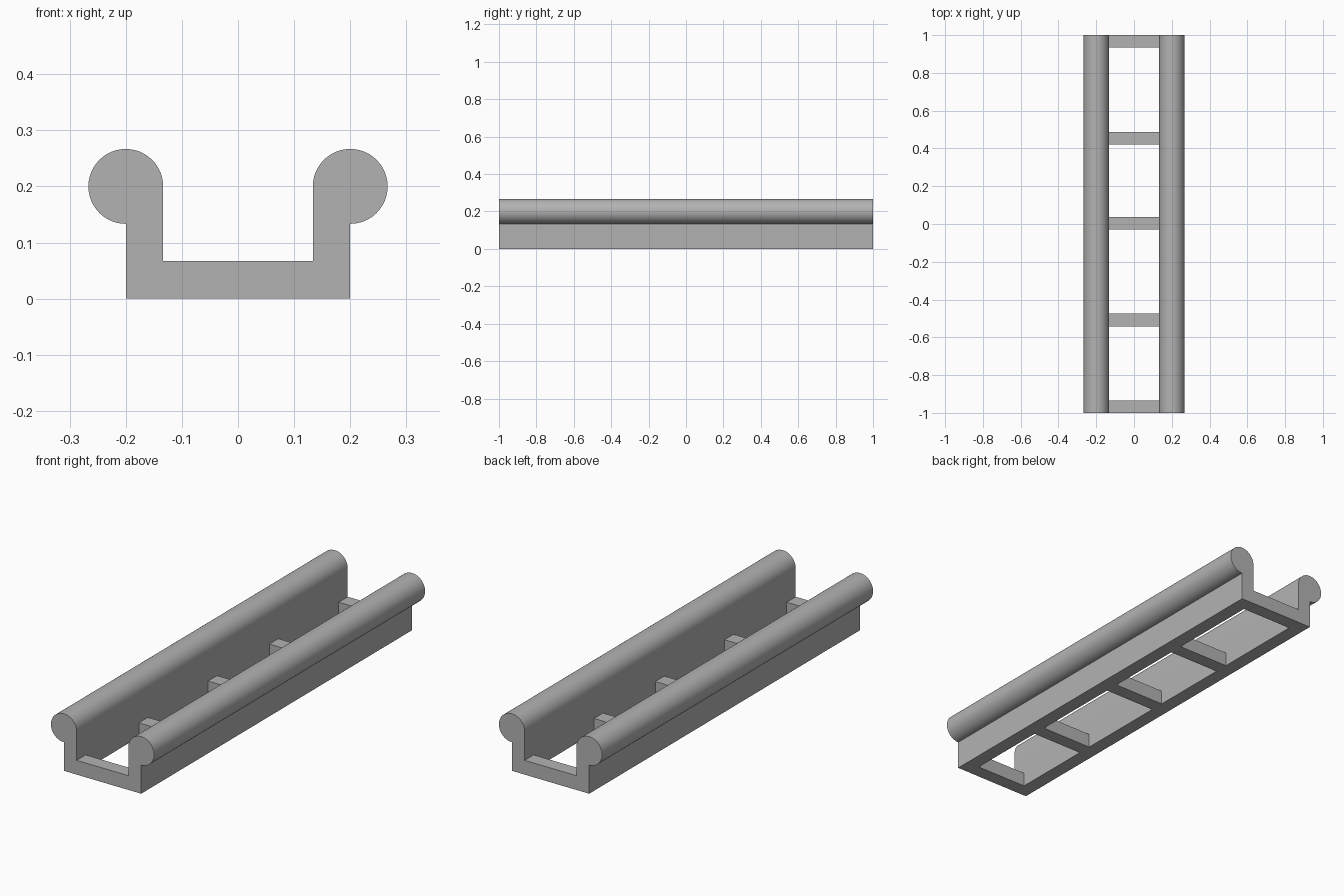
import bpy, bmesh
from math import cos, sin, pi

if "Cube" in bpy.data.objects:
    bpy.data.objects.remove(bpy.data.objects["Cube"], do_unlink=True)

R = 0.0667            # tube radius, also wall and tie thickness
AXIS = 0.2            # tube centre in x and z
INNER = AXIS - R
SEGMENTS = 48

grey = bpy.data.materials.new("plain_grey")
grey.use_nodes = True
colour = (0.45, 0.45, 0.45, 1)
grey.diffuse_color = colour
grey.node_tree.nodes["Principled BSDF"].inputs["Base Color"].default_value = colour


def extrude_profile(name, points, y_min, y_max):
    """Extrude an x-z outline along y."""
    bm = bmesh.new()
    face = bm.faces.new([bm.verts.new((x, y_min, z)) for x, z in points])
    out = bmesh.ops.extrude_face_region(bm, geom=[face])
    verts = [v for v in out["geom"] if isinstance(v, bmesh.types.BMVert)]
    bmesh.ops.translate(bm, verts=verts, vec=(0, y_max - y_min, 0))
    bmesh.ops.recalc_face_normals(bm, faces=bm.faces)
    mesh = bpy.data.meshes.new(name)
    bm.to_mesh(mesh)
    bm.free()
    mesh.materials.append(grey)
    obj = bpy.data.objects.new(name, mesh)
    bpy.context.collection.objects.link(obj)
    return obj


# Side rails: upright wall topped by a three-quarter round tube
steps = SEGMENTS * 3 // 4
arc = [-pi / 2 + 1.5 * pi * i / steps for i in range(steps + 1)]
outline = [(INNER, 0), (AXIS, 0)]
outline += [(AXIS + R * cos(a), AXIS + R * sin(a)) for a in arc]
for side, sign in (("left", 1), ("right", -1)):
    rail = extrude_profile(side + "_rail", [(sign * x, z) for x, z in outline], -1, 1)
    bpy.ops.object.select_all(action="DESELECT")
    rail.select_set(True)
    bpy.context.view_layer.objects.active = rail
    bpy.ops.object.shade_smooth_by_angle()

# Cross ties between the rails
tie = [(-INNER, 0), (INNER, 0), (INNER, R), (-INNER, R)]
for i, y in enumerate((-0.967, -0.508, 0.003, 0.455, 0.967)):
    extrude_profile(f"cross_tie_{i + 1}", tie, y - R / 2, y + R / 2)
